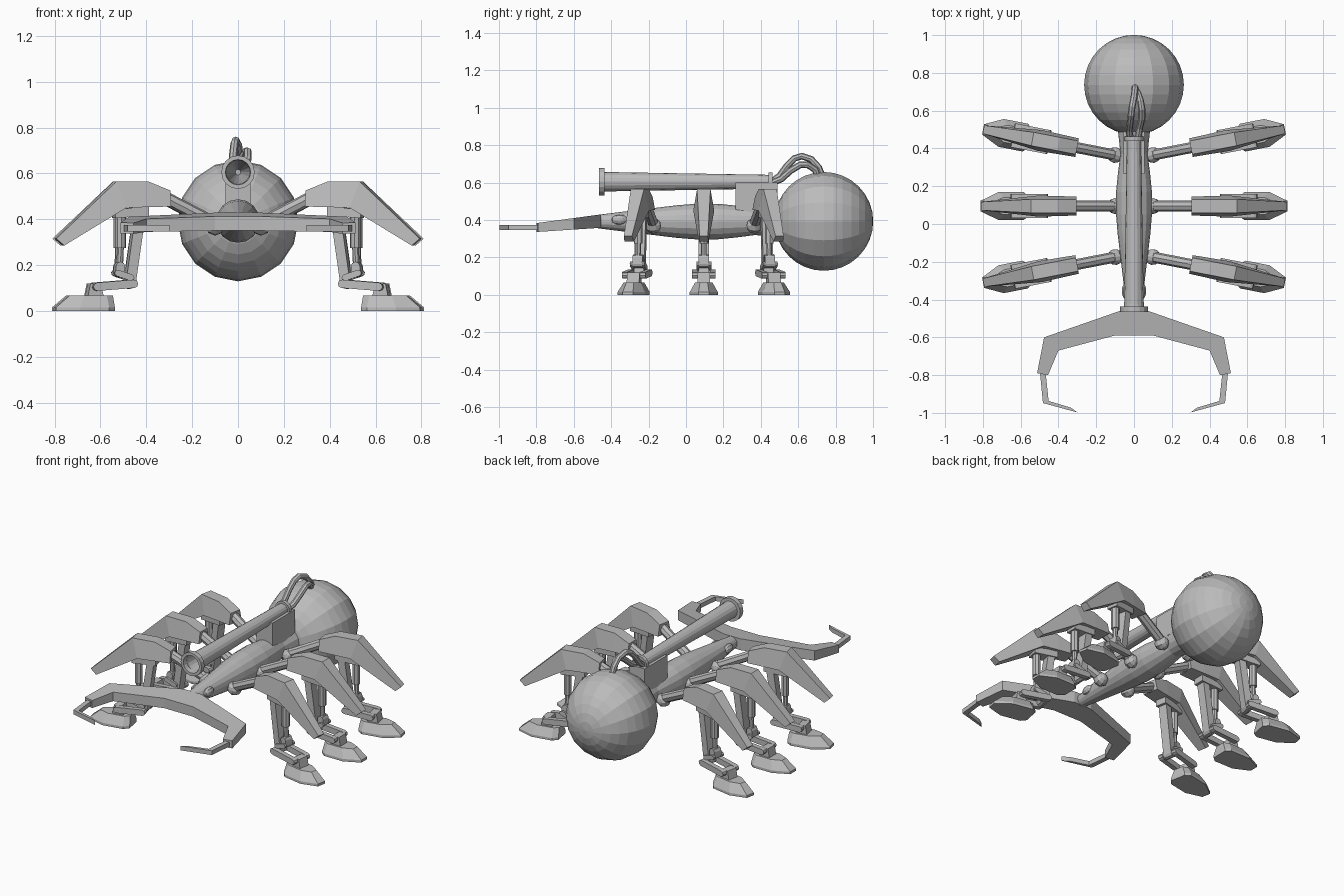
import bpy, bmesh, math
from mathutils import Matrix, Vector

if "Cube" in bpy.data.objects:
    bpy.data.objects.remove(bpy.data.objects["Cube"])

grey = bpy.data.materials.new("plain grey")
grey.diffuse_color = (0.5, 0.5, 0.5, 1)
grey.use_nodes = True
grey.node_tree.nodes["Principled BSDF"].inputs["Base Color"].default_value = grey.diffuse_color


def finish(name, bm, mat=Matrix()):
    bm = bm.copy()
    bm.transform(mat)
    bmesh.ops.recalc_face_normals(bm, faces=bm.faces)
    me = bpy.data.meshes.new(name)
    bm.to_mesh(me)
    bm.free()
    me.materials.append(grey)
    ob = bpy.data.objects.new(name, me)
    bpy.context.collection.objects.link(ob)


def loft(bm, rings):
    """Skin between closed rings of equal point count, capped at both ends."""
    vs = [[bm.verts.new(p) for p in r] for r in rings]
    n = len(vs[0])
    for a, b in zip(vs, vs[1:]):
        for i in range(n):
            j = (i + 1) % n
            bm.faces.new((a[i], a[j], b[j], b[i]))
    bm.faces.new(vs[0])
    bm.faces.new(vs[-1])


def prism(bm, pts, v0, v1):
    """Profile in x,z pushed across y."""
    loft(bm, [[(x, v, z) for x, z in pts] for v in (v0, v1)])


def bar(bm, a, b, r, v0, v1):
    """Round-ended flat link in the x,z plane."""
    t = math.atan2(b[1] - a[1], b[0] - a[0])
    pts = []
    for c, s in ((b, -math.pi / 2), (a, math.pi / 2)):
        for k in range(5):
            w = t + s + k * math.pi / 4
            pts.append((c[0] + r * math.cos(w), c[1] + r * math.sin(w)))
    prism(bm, pts, v0, v1)


def tube(bm, path, r, n=8):
    """Round tube along a path; r may be one radius or one per point."""
    P = [Vector(p) for p in path]
    rings = []
    for i, p in enumerate(P):
        d = (P[min(i + 1, len(P) - 1)] - P[max(i - 1, 0)]).normalized()
        up = Vector((1, 0, 0)) if abs(d.x) < 0.6 else Vector((0, 1, 0))
        s = d.cross(up).normalized()
        q = d.cross(s)
        rr = r[i] if isinstance(r, (list, tuple)) else r
        rings.append([p + rr * (s * math.cos(k * math.tau / n) + q * math.sin(k * math.tau / n))
                      for k in range(n)])
    loft(bm, rings)


def lathe(bm, prof, z, n=16):
    """Turned shape about a line along y; prof holds (y, radius)."""
    loft(bm, [[(r * math.sin(k * math.tau / n), y, z + r * math.cos(k * math.tau / n))
               for k in range(n)] for y, r in prof])


def ball(bm, c, r, scale=(1, 1, 1), u=10, v=6):
    m = Matrix.Translation(c) @ Matrix.Diagonal((*scale, 1)) @ Matrix.Rotation(math.pi / 2, 4, 'X')
    bmesh.ops.create_uvsphere(bm, u_segments=u, v_segments=v, radius=r, matrix=m)


# Rear globe
bm = bmesh.new()
ball(bm, (0, 0.737, 0.393), 0.264, u=16, v=16)
finish("rear_globe", bm)

# Spindle body
bm = bmesh.new()
lathe(bm, [(-0.47, 0.036), (-0.36, 0.05), (-0.19, 0.07), (-0.05, 0.087), (0.05, 0.095),
           (0.17, 0.095), (0.27, 0.085), (0.37, 0.072), (0.43, 0.078), (0.52, 0.088)], 0.392)
finish("body", bm)

# Eyes
bm = bmesh.new()
for s in (-1, 1):
    ball(bm, (s * 0.042, -0.355, 0.402), 0.03, (0.8, 1.45, 0.95))
finish("eyes", bm)

# Cannon with flared muzzle and hollow bore
bm = bmesh.new()
lathe(bm, [(0.1, 0.012), (-0.466, 0.055), (-0.466, 0.073), (-0.436, 0.073), (-0.436, 0.052),
           (0.44, 0.037), (0.44, 0.05), (0.463, 0.05), (0.463, 0.01)], 0.605)
finish("cannon", bm)

# Cannon bracket
bm = bmesh.new()
prism(bm, [(-0.055, 0.44), (0.055, 0.44), (0.055, 0.6), (-0.055, 0.6)], 0.265, 0.49)
finish("cannon_bracket", bm)

# Hoses from cannon to globe
bm = bmesh.new()
tube(bm, [(-0.02, 0.45, 0.6), (-0.025, 0.5, 0.635), (-0.02, 0.54, 0.69), (-0.015, 0.58, 0.73),
          (-0.01, 0.62, 0.742), (0, 0.67, 0.725), (0.005, 0.71, 0.68), (0.005, 0.73, 0.63)], 0.018)
tube(bm, [(0.02, 0.45, 0.595), (0.03, 0.51, 0.62), (0.042, 0.56, 0.665), (0.042, 0.61, 0.695),
          (0.035, 0.65, 0.695), (0.02, 0.69, 0.67), (0.01, 0.71, 0.62)], 0.018)
finish("hoses", bm)


# Jaws, thinning and dropping towards the front
def jaw_z(y, side):
    return 0.395 + (y + 0.45) * 0.1 + side * (0.036 + (y + 0.45) * 0.035)


half = [(0.06, -0.455), (0.476, -0.6), (0.513, -0.79), (0.455, -0.8), (0.4, -0.67), (0.1, -0.59)]
outline = half + [(-x, y) for x, y in reversed(half)]
bm = bmesh.new()
loft(bm, [[(x, y, jaw_z(y, s)) for x, y in outline] for s in (-1, 1)])
finish("jaws", bm)

# Hooked jaw tips
hook = [(0.498, -0.785), (0.482, -0.948), (0.298, -0.998), (0.335, -0.972), (0.452, -0.937), (0.468, -0.785)]
bm = bmesh.new()
for s in (-1, 1):
    loft(bm, [[(s * x, y, z) for x, y in hook] for z in (0.347, 0.374)])
finish("jaw_tips", bm)

# Leg parts, built once along +x
parts = {}

# hip ball and upper strut
bm = parts["hip"] = bmesh.new()
ball(bm, (0.1, 0, 0.37), 0.042, u=8)
tube(bm, [(0.1, 0, 0.38), (0.38, 0, 0.522)], 0.029)

# armour shell: sections of (top x, z, half width, bottom x, z, half width)
bm = parts["armour"] = bmesh.new()
loft(bm, [[(a, -w, z), (a, w, z), (b, v, y), (b, -v, y)] for a, z, w, b, y, v in (
    (0.305, 0.525, 0.036, 0.305, 0.455, 0.05),
    (0.405, 0.565, 0.036, 0.405, 0.453, 0.053),
    (0.545, 0.565, 0.036, 0.505, 0.45, 0.056),
    (0.81, 0.315, 0.022, 0.775, 0.285, 0.026))])

# knee mount, shin and piston
bm = parts["shin"] = bmesh.new()
prism(bm, [(0.4, 0.415), (0.55, 0.405), (0.55, 0.44), (0.4, 0.46)], -0.035, 0.035)
bar(bm, (0.435, 0.43), (0.48, 0.118), 0.022, -0.028, 0.028)
tube(bm, [(0.52, 0, 0.43), (0.52, 0, 0.275)], 0.024)
tube(bm, [(0.52, 0, 0.29), (0.525, 0, 0.17)], 0.015)
bar(bm, (0.525, 0.195), (0.527, 0.165), 0.02, -0.027, 0.027)

# paired ankle links
bm = parts["ankle"] = bmesh.new()
for s in (-1, 1):
    bar(bm, (0.472, 0.118), (0.635, 0.105), 0.018, s * 0.034, s * 0.064)
    bar(bm, (0.48, 0.145), (0.54, 0.165), 0.014, s * 0.026, s * 0.04)
for x, z in ((0.472, 0.118), (0.635, 0.105)):
    tube(bm, [(x, -0.064, z), (x, 0.064, z)], 0.013)
prism(bm, [(0.6, 0.06), (0.672, 0.06), (0.66, 0.12), (0.615, 0.12)], -0.034, 0.034)

# pointed foot
bm = parts["foot"] = bmesh.new()
base = [(0.555, 0.05), (0.585, 0.075), (0.715, 0.075), (0.812, 0.028)]
top = [(0.56, 0.03), (0.59, 0.046), (0.69, 0.046), (0.75, 0.02)]
loft(bm, [[(x, y, z) for x, y in o] + [(x, -y, z) for x, y in reversed(o)]
          for o, z in ((base, 0), (base, 0.015), (top, 0.067))])

# Place six legs
for row, y, ang in (("front", -0.175, -11), ("middle", 0.095, 0), ("rear", 0.365, 11)):
    place = (Matrix.Translation((0.1, y, 0)) @ Matrix.Rotation(math.radians(ang), 4, 'Z')
             @ Matrix.Translation((-0.1, 0, 0)))
    for side, s in (("left", 1), ("right", -1)):
        for part, bm in parts.items():
            finish(f"{row}_{side}_{part}", bm, Matrix.Diagonal((s, 1, 1, 1)) @ place)
